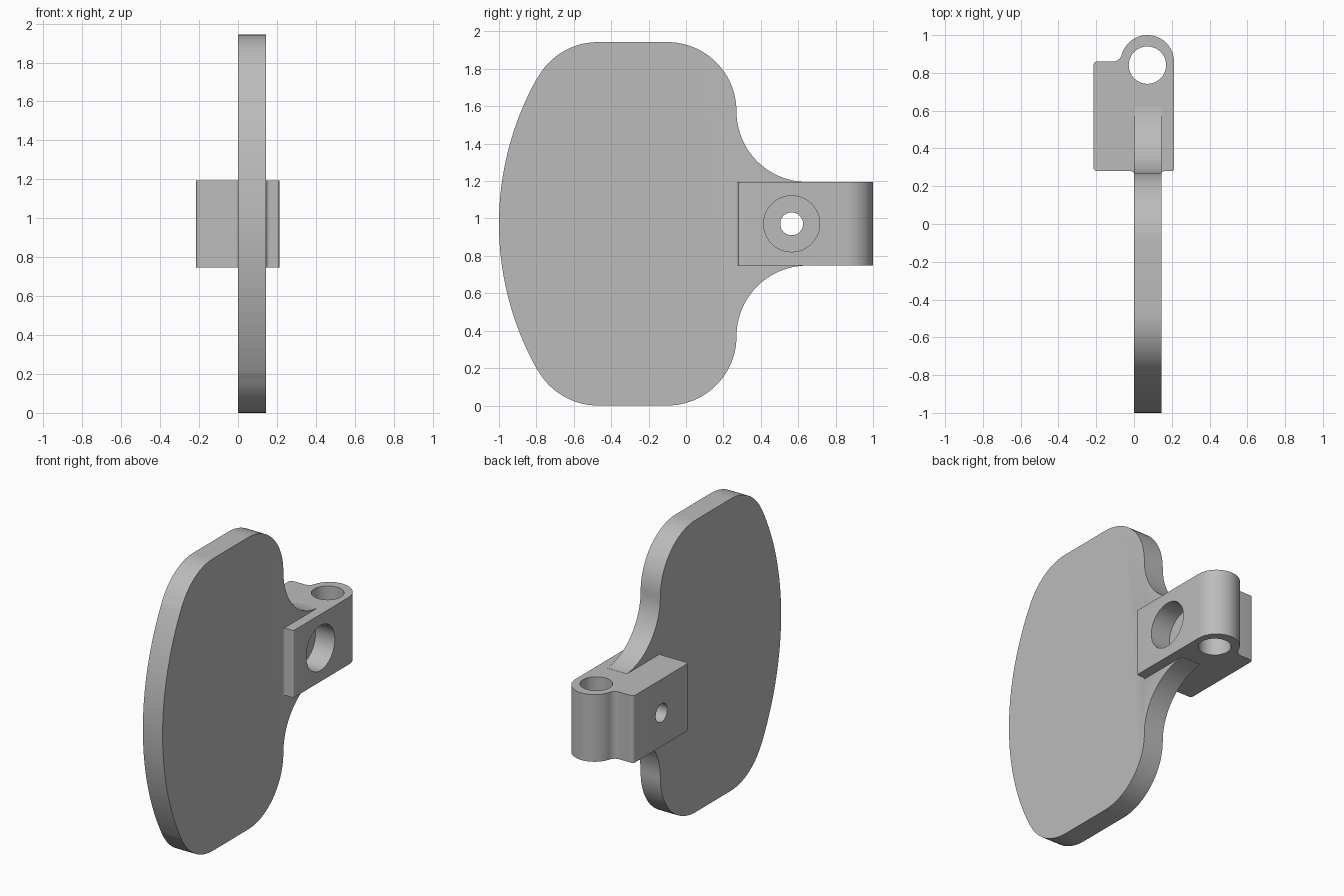
import bpy, bmesh
from math import radians, cos, sin
from mathutils import Matrix

cube = bpy.data.objects.get("Cube")
if cube:
    bpy.data.objects.remove(cube, do_unlink=True)

grey = bpy.data.materials.new("plain_grey")
grey.use_nodes = True
COLOUR = (0.5, 0.5, 0.5, 1)
grey.diffuse_color = COLOUR
grey.node_tree.nodes["Principled BSDF"].inputs["Base Color"].default_value = COLOUR

MID = 0.9715      # height of the mirror plane
TOP = 2 * MID
# maps profile (u, v) with depth w onto (y, z) with depth x
SIDEWAYS = Matrix(((0, 0, 1, 0), (1, 0, 0, 0), (0, 1, 0, 0), (0, 0, 0, 1)))


def arc(cx, cy, r, a0, a1, n=16):
    angles = [radians(a0 + (a1 - a0) * i / n) for i in range(n + 1)]
    return [(cx + r * cos(a), cy + r * sin(a)) for a in angles]


def prism(name, points, w0, w1, matrix=Matrix()):
    bm = bmesh.new()
    face = bm.faces.new([bm.verts.new((u, v, w0)) for u, v in points])
    ext = bmesh.ops.extrude_face_region(bm, geom=[face])
    moved = [g for g in ext["geom"] if isinstance(g, bmesh.types.BMVert)]
    bmesh.ops.translate(bm, verts=moved, vec=(0, 0, w1 - w0))
    bm.transform(matrix)
    bmesh.ops.recalc_face_normals(bm, faces=bm.faces)
    mesh = bpy.data.meshes.new(name)
    bm.to_mesh(mesh)
    bm.free()
    mesh.materials.append(grey)
    ob = bpy.data.objects.new(name, mesh)
    bpy.context.collection.objects.link(ob)
    return ob


def disc(name, u, v, r, w0, w1, matrix=Matrix()):
    return prism(name, arc(u, v, r, 0, 360, 48)[:-1], w0, w1, matrix)


def combine(target, tool, operation):
    mod = target.modifiers.new(operation.lower(), "BOOLEAN")
    mod.operation, mod.solver, mod.object = operation, "EXACT", tool
    bpy.context.view_layer.objects.active = target
    bpy.ops.object.modifier_apply(modifier=mod.name)
    bpy.data.objects.remove(tool, do_unlink=True)


# Plate: upper half outline from the neck round to the bowed edge, then mirrored
R = 0.37
upper = [(0.64, 1.15)]
upper += arc(0.648, TOP - R, 0.378, 266, 180, 24)
upper += arc(-0.1, TOP - R, R, 0, 90, 24)
upper += arc(-0.47, TOP - R, R, 90, 150, 18)
upper += arc(0.59, MID, 1.59, 150.5, 180, 24)
lower = [(y, TOP - z) for y, z in reversed(upper[:-1])]
plate = prism("plate_with_clamp", upper + lower, 0, 0.145, SIDEWAYS)

# Clamp block: rounded corners, barrel end and small fillets against the plate
outline = arc(-0.195, 0.30, 0.02, 180, 270, 6)
outline += arc(-0.018, 0.26, 0.02, 90, 0, 6)
outline += arc(0.163, 0.26, 0.02, 180, 90, 6)
outline += arc(0.202, 0.29, 0.01, 270, 360, 6)
outline += arc(0.071, 0.859, 0.141, 0, 164.5, 36)
outline += arc(-0.113, 0.91, 0.05, -15.5, -90, 10)
outline += arc(-0.195, 0.84, 0.02, 90, 180, 6)
block = prism("clamp_block", outline, MID - 0.2235, MID + 0.2235)
combine(plate, block, "UNION")

# Vertical pin bore
combine(plate, disc("pin_bore", 0.071, 0.841, 0.099, 0.5, 1.5), "DIFFERENCE")

# Bolt hole with a counterbore on the left face
combine(plate, disc("counterbore", 0.565, MID, 0.15, 0.07, 0.4, SIDEWAYS), "DIFFERENCE")
combine(plate, disc("bolt_hole", 0.565, MID, 0.061, -0.4, 0.4, SIDEWAYS), "DIFFERENCE")

# Curved row of holes along the bowed edge
for y, rise in ((-0.778, 0), (-0.749, 0.285), (-0.66, 0.555), (-0.51, 0.807)):
    for side in ((1, -1) if rise else (1,)):
        hole = disc("edge_hole", y, MID + side * rise, 0.061, -0.1, 0.3, SIDEWAYS)
        combine(plate, hole, "DIFFERENCE")

# Smooth curved walls, crisp edges
bpy.ops.object.select_all(action="DESELECT")
plate.select_set(True)
bpy.context.view_layer.objects.active = plate
bpy.ops.object.shade_smooth_by_angle(angle=radians(30))
